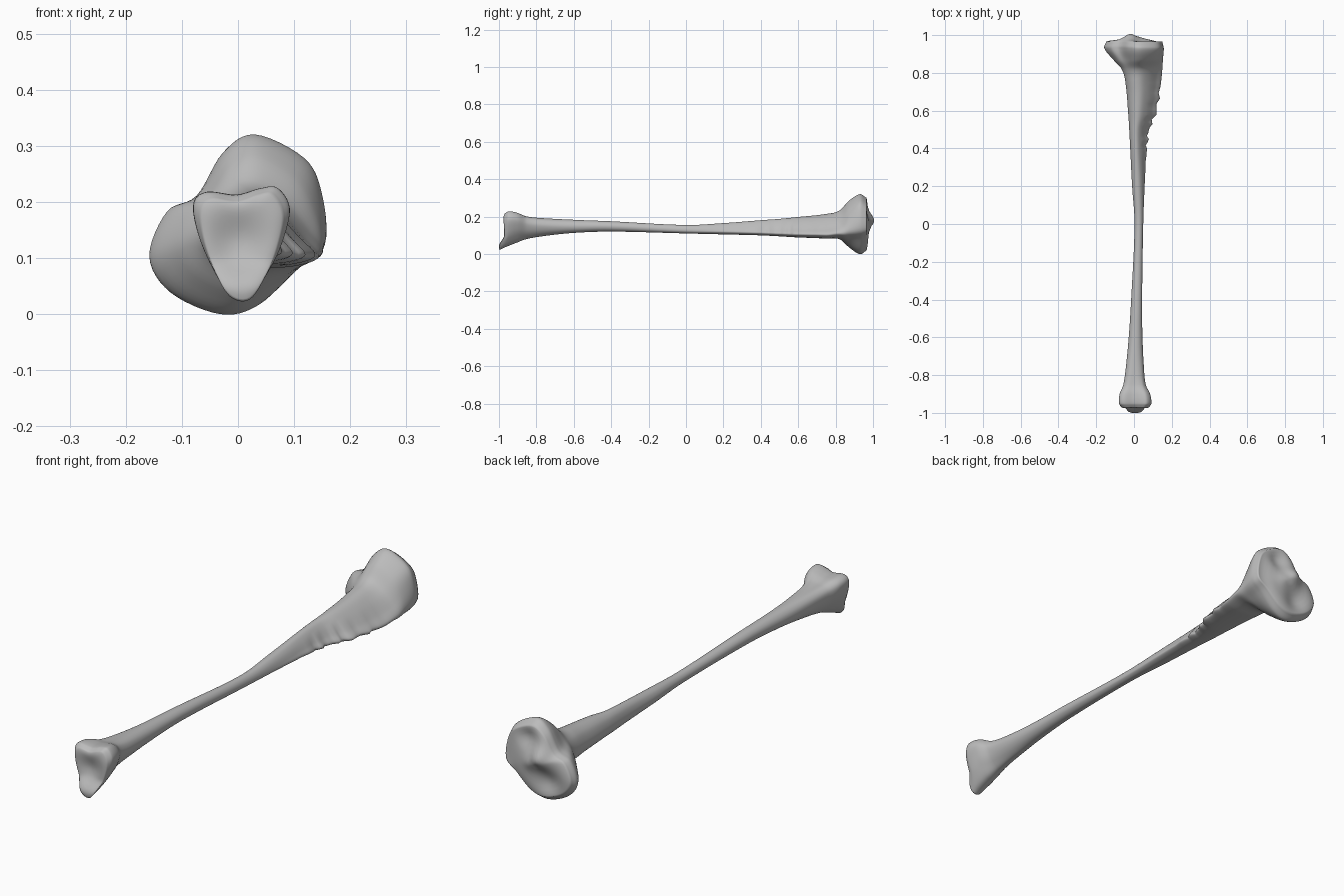
import bpy
import bmesh
from math import sin, cos, exp, radians
from mathutils import Vector

cube = bpy.data.objects.get("Cube")
if cube:
    bpy.data.objects.remove(cube, do_unlink=True)

# Cross-section outlines in a unit box, all starting at the front crest
FOOT = [(.93, .5), (1, .8), (.87, .99), (.68, .98), (.45, .92), (.15, .95),
        (.01, .85), (.04, .6), (.17, .3), (.36, .05), (.6, .02), (.8, .25)]
ROUND = [(.5 + .5 * cos(radians(30 * i - 30)), .5 + .5 * sin(radians(30 * i - 30)))
         for i in range(12)]
CREST = [(1, .15), (.85, .42), (.65, .75), (.45, .97), (.27, 1), (.11, .86),
         (.02, .62), (0, .4), (.06, .2), (.2, .06), (.45, 0), (.78, .02)]
HEAD = [(1, .4), (.98, .68), (.88, .87), (.6, 1), (.42, .9), (.27, .66),
        (.1, .57), (0, .32), (.12, .12), (.4, 0), (.62, .05), (.85, .26)]
OUTLINES = [FOOT, ROUND, CREST, HEAD]

# Stations along the bone: y, x min, x max, z min, z max, outline blend
STATIONS = [
    (-.97, -.068, .08, .022, .215, 0),
    (-.95, -.08, .092, .035, .227, 0),
    (-.9, -.077, .085, .062, .222, .1),
    (-.85, -.058, .062, .08, .205, .4),
    (-.75, -.043, .052, .097, .193, .7),
    (-.6, -.028, .045, .113, .183, 1),
    (-.4, -.015, .043, .12, .175, 1),
    (0, .003, .05, .11, .155, 1.2),
    (.2, -.01, .058, .105, .165, 1.5),
    (.4, -.02, .068, .1, .18, 1.9),
    (.5, -.025, .08, .095, .187, 2),
    (.58, -.03, .113, .09, .195, 2),
    (.75, -.045, .143, .083, .213, 2),
    (.82, -.065, .15, .078, .232, 2.2),
    (.87, -.11, .152, .035, .285, 2.7),
    (.93, -.157, .155, 0, .32, 3),
    (.965, -.147, .147, .02, .3, 3),
]
STEPS = 6


def clamp(v):
    return max(0.0, min(1.0, v))


def smooth(v):
    v = clamp(v)
    return v * v * (3 - 2 * v)


def hill(x, z, cx, cz, r):
    return exp(-((x - cx) ** 2 + (z - cz) ** 2) / (r * r))


def curve(a, b, ta, tb, t):
    """Cubic between a and b with end tangents ta and tb."""
    s = smooth(t)
    return a + (b - a) * s + ta * t * (1 - t) ** 2 - tb * t * t * (1 - t)


def outline(points):
    """Closed smooth curve through the outline points."""
    n, result = len(points), []
    pts = [Vector(p) for p in points]
    for i in range(n):
        before, a, b, after = (pts[(i + k) % n] for k in (-1, 0, 1, 2))
        for k in range(STEPS):
            result.append(curve(a, b, (b - before) / 2, (after - a) / 2, k / STEPS))
    return result


def stations():
    """Smoothly interpolated stations along the bone."""
    n, result = len(STATIONS), []

    def slope(i, c):
        lo, hi = STATIONS[max(i - 1, 0)], STATIONS[min(i + 1, n - 1)]
        return (hi[c] - lo[c]) / (hi[0] - lo[0])

    for i in range(n - 1):
        a, b = STATIONS[i], STATIONS[i + 1]
        span = b[0] - a[0]
        for k in range(STEPS):
            t = k / STEPS
            result.append([a[0] + span * t] + [
                curve(a[c], b[c], slope(i, c) * span, slope(i + 1, c) * span, t)
                for c in range(1, 6)])
    return result + [list(STATIONS[-1])]


CURVES = [outline(o) for o in OUTLINES]


def section(y, x0, x1, z0, z1, blend):
    """One ring of points, blended between neighbouring outlines."""
    blend = max(0.0, min(3.0, blend))
    low = min(int(blend), 2)
    ring = []
    for i, (a, b) in enumerate(zip(CURVES[low], CURVES[low + 1])):
        p = a.lerp(b, blend - low)
        # Rough muscle line along the crest
        rough = smooth((y - .3) / .15) * smooth((.78 - y) / .15)
        rough *= max(0, p.x - .6) * .012 * (sin(y * 88) + sin(y * 143 + 1))
        ring.append(Vector((x0 + (x1 - x0) * p.x + rough, y, z0 + (z1 - z0) * p.y)))
    return ring


def plateau(x, z):
    """Relief of the knee end: two dished facets and a central eminence."""
    return (.012 + .03 * hill(x, z, -.02, .18, .04) + .01 * hill(x, z, .03, .15, .03)
            - .022 * hill(x, z, .05, .25, .045) - .022 * hill(x, z, -.05, .08, .055)
            - .015 * smooth((x - .07) / .08))


def ankle_face(x, z):
    """Relief of the ankle end: a shallow saddle."""
    return -.008 + .018 * hill(x, z, 0, .13, .05)


def cap(ring, relief):
    """Shrinking rings that close an end with the given relief."""
    centre = sum(ring, Vector()) / len(ring)
    rings = []
    for s in (.96, .9, .8, .68, .55, .42, .3, .18, .07):
        new = [centre.lerp(p, s) for p in ring]
        for p in new:
            p.y += relief(p.x, p.z) * (1 - s ** 6)
        rings.append(new)
    return rings


# Bone surface: ankle cap, shaft, knee cap
body = [section(*s) for s in stations()]
rings = cap(body[0], ankle_face)[::-1] + body + cap(body[-1], plateau)
for ring in rings:
    for p in ring:
        # Ankle spur reaching past the joint face
        p.y -= .026 * smooth((.1 - p.z) / .06) * clamp((-.9 - p.y) / .07)

bm = bmesh.new()
loops = [[bm.verts.new(p) for p in ring] for ring in rings]
for lower, upper in zip(loops, loops[1:]):
    for i in range(len(lower)):
        bm.faces.new((lower[i - 1], lower[i], upper[i], upper[i - 1]))
for end in (loops[0], loops[-1]):
    bm.faces.new(end)
bmesh.ops.recalc_face_normals(bm, faces=bm.faces)
for face in bm.faces:
    face.smooth = True
mesh = bpy.data.meshes.new("shin_bone")
bm.to_mesh(mesh)
bm.free()

# Plain grey bone
grey = bpy.data.materials.new("bone_grey")
grey.use_nodes = True
colour = (.5, .5, .5, 1)
grey.diffuse_color = colour
grey.node_tree.nodes["Principled BSDF"].inputs["Base Color"].default_value = colour
mesh.materials.append(grey)
bone = bpy.data.objects.new("shin_bone", mesh)
bpy.context.collection.objects.link(bone)
